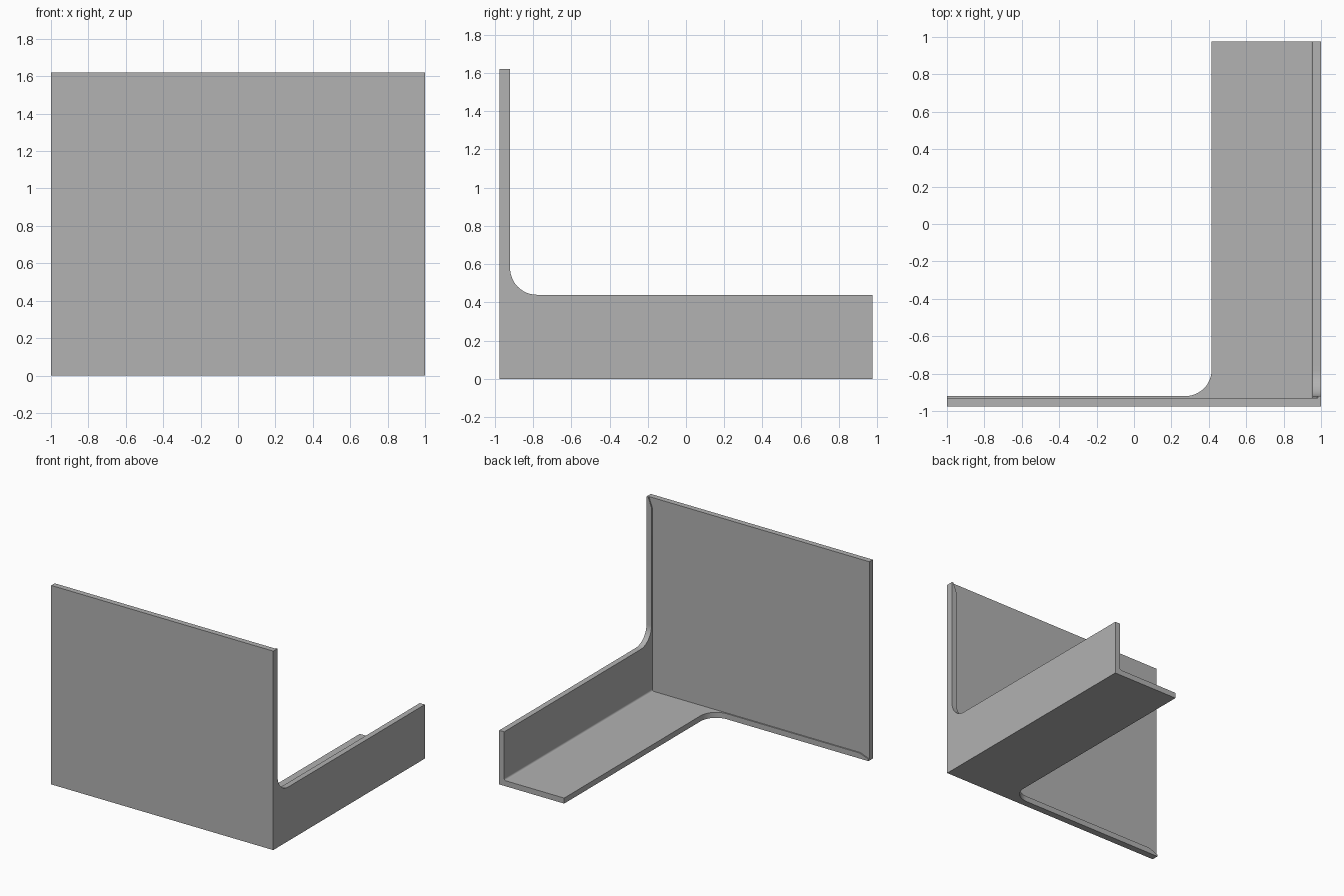
import bpy, bmesh
from math import sin, cos, pi
from mathutils import Vector

cube = bpy.data.objects.get("Cube")
if cube:
    bpy.data.objects.remove(cube)

T = 0.045            # sheet thickness
FRONT, BACK = -0.975, 0.975
RIM = -0.92          # rear edge of the narrow rims
TOP = 1.62
R = 0.14             # radius of the large corners

grey = bpy.data.materials.new("plain grey")
grey.use_nodes = True
colour = (0.445, 0.445, 0.445, 1)
grey.diffuse_color = colour
grey.node_tree.nodes["Principled BSDF"].inputs["Base Color"].default_value = colour


def extrude(name, outline, move, cut=None):
    """Extrude a planar outline; optionally slice off everything past a plane."""
    bm = bmesh.new()
    face = bm.faces.new([bm.verts.new(p) for p in outline])
    grown = bmesh.ops.extrude_face_region(bm, geom=[face], use_keep_orig=True)
    verts = [v for v in grown["geom"] if isinstance(v, bmesh.types.BMVert)]
    bmesh.ops.translate(bm, verts=verts, vec=move)
    if cut:
        bmesh.ops.bisect_plane(bm, geom=bm.verts[:] + bm.edges[:] + bm.faces[:],
                               plane_co=cut[0], plane_no=cut[1], clear_outer=True)
        bmesh.ops.holes_fill(bm, edges=[e for e in bm.edges if e.is_boundary])
    bmesh.ops.recalc_face_normals(bm, faces=bm.faces)
    mesh = bpy.data.meshes.new(name)
    bm.to_mesh(mesh)
    bm.free()
    mesh.materials.append(grey)
    obj = bpy.data.objects.new(name, mesh)
    bpy.context.collection.objects.link(obj)
    bpy.context.view_layer.objects.active = obj
    obj.select_set(True)
    bpy.ops.object.shade_smooth_by_angle(angle=0.5)
    obj.select_set(False)
    return obj


def arc(cx, cy, r, start, steps=12):
    """Quarter arc running clockwise from the start angle."""
    return [(cx + r * cos(start - i / steps * pi / 2),
             cy + r * sin(start - i / steps * pi / 2)) for i in range(steps + 1)]


def l_profile(length, width):
    """L outline: a wide arm along y, a thin rim, and a rounded inner corner."""
    corner = arc(RIM + R, width + R, R, 1.5 * pi)
    return [(FRONT, 0), (BACK, 0), (BACK, width)] + corner + [(RIM, length), (FRONT, length)]


# Large upright panel at the front
extrude("front_panel", [(-1, FRONT, 0), (1, FRONT, 0), (1, FRONT, TOP), (-1, FRONT, TOP)],
        (0, T, 0))

# Side wall with a rim running up the panel, tapered at its tip
extrude("side_wall", [(1, y, z) for y, z in l_profile(TOP, 0.44)], (-T, 0, 0),
        (Vector((1 - T, 0, TOP - 0.08)), Vector((-0.08, 0, 0.03))))

# Floor with a rim running along the panel, tapered at its tip
extrude("floor", [(1 - d, y, 0) for y, d in l_profile(2, 0.585)], (0, 0, T),
        (Vector((-0.92, 0, T)), Vector((-0.03, 0, 0.08))))

# Small rounded fillet where the floor meets the side wall
f = 0.015
a, b = 1 - T, T
curve = [(a - f + f * sin(i / 6 * pi / 2), b + f - f * cos(i / 6 * pi / 2)) for i in range(7)]
extrude("inner_fillet", [(a + f, b - f), (a - f, b - f)] and
        [(x, FRONT + T, z) for x, z in [(a, b)] + curve], (0, BACK - FRONT - T, 0))
